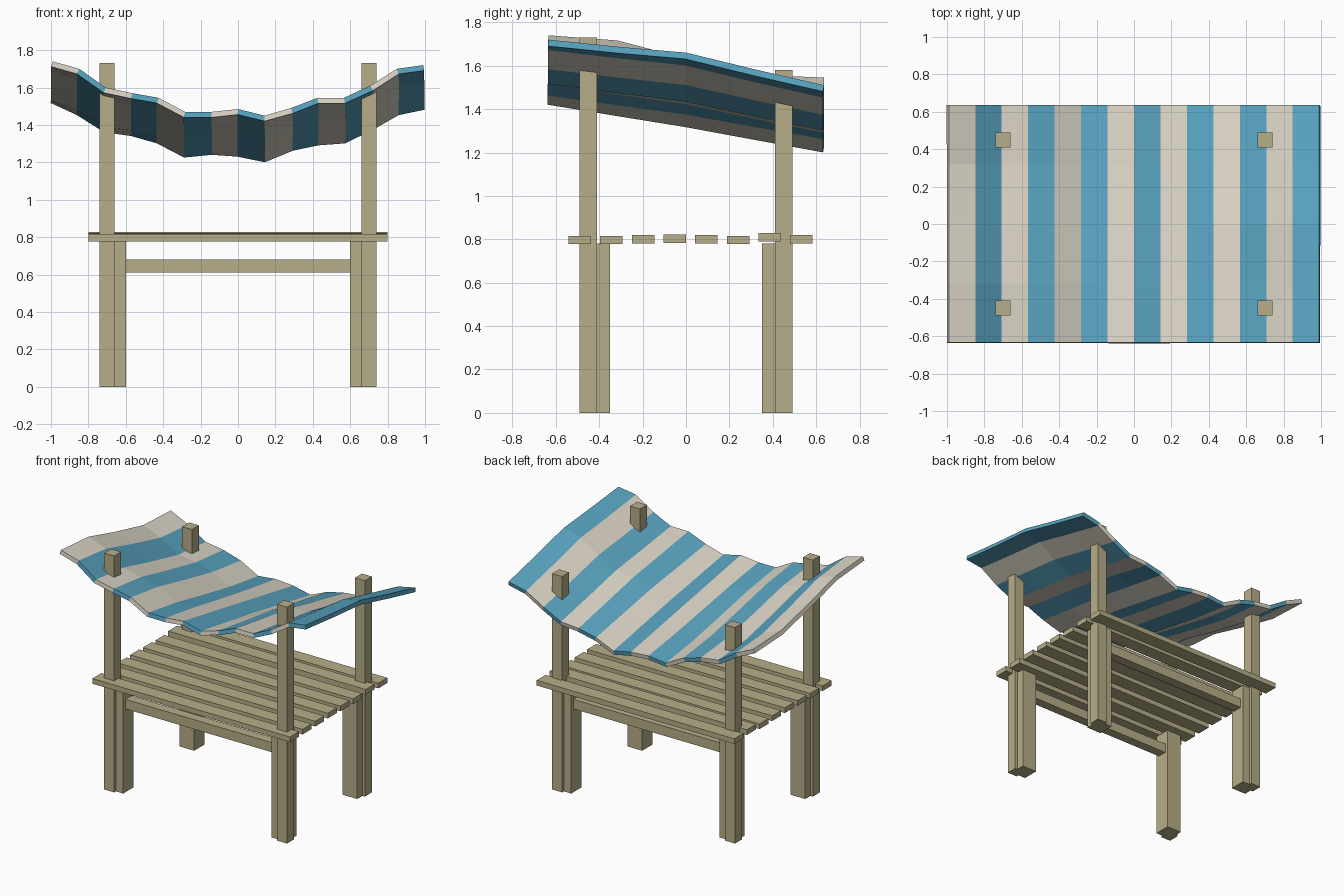
import bpy

if "Cube" in bpy.data.objects:
    bpy.data.objects.remove(bpy.data.objects["Cube"])


def material(name, rgb):
    m = bpy.data.materials.new(name)
    m.diffuse_color = (*rgb, 1)
    m.use_nodes = True
    m.node_tree.nodes["Principled BSDF"].inputs["Base Color"].default_value = m.diffuse_color
    return m


wood = material("wood", (0.47, 0.42, 0.25))
cream = material("cream_cloth", (0.72, 0.67, 0.57))
blue = material("blue_cloth", (0.10, 0.37, 0.53))


def box(name, center, size):
    bpy.ops.mesh.primitive_cube_add(size=1, location=center)
    ob = bpy.context.object
    ob.name = name
    ob.scale = size
    bpy.ops.object.transform_apply(location=False, rotation=False, scale=True)
    ob.data.materials.append(wood)
    return ob


# Tall canopy posts and thick table legs at each corner
for yname, sy, top in (("front", -1, 1.73), ("back", 1, 1.58)):
    for xname, sx in (("left", -1), ("right", 1)):
        box(f"{yname}_{xname}_post", (0.70 * sx, 0.45 * sy, top / 2), (0.08, 0.08, top))
        box(f"{yname}_{xname}_leg", (0.66 * sx, 0.41 * sy, 0.39), (0.12, 0.12, 0.78))
    # Rail between the legs
    box(f"{yname}_rail", (0, 0.41 * sy, 0.645), (1.20, 0.07, 0.07))

# Table top slats with slightly uneven heights
for i, z in enumerate((0.797, 0.797, 0.80, 0.803, 0.80, 0.797, 0.81, 0.80)):
    box(f"slat_{i + 1}", (0, -0.49 + 0.146 * i, z), (1.60, 0.104, 0.038))

# Sagging striped canopy: front and back edge heights across the width
front = (1.74, 1.70, 1.60, 1.57, 1.545, 1.47, 1.47, 1.485,
         1.45, 1.49, 1.545, 1.545, 1.61, 1.70, 1.72)
back = (1.545, 1.48, 1.39, 1.37, 1.33, 1.255, 1.27, 1.26,
        1.23, 1.29, 1.32, 1.33, 1.40, 1.48, 1.51)
left_bump = (0, 0.025, -0.01, -0.035, 0)
right_bump = (0, 0.02, 0.045, 0.02, 0)
verts, faces = [], []
for j in range(5):
    t = j / 4
    for i in range(15):
        u = i / 7 - 1
        bump = (left_bump if u < 0 else right_bump)[j] * abs(u)
        verts.append((0.99 * u, -0.633 + 1.27 * t,
                      front[i] * (1 - t) + back[i] * t + bump))
for j in range(4):
    for i in range(14):
        a = j * 15 + i
        faces.append((a, a + 1, a + 16, a + 15))
mesh = bpy.data.meshes.new("canopy")
mesh.from_pydata(verts, [], faces)
mesh.materials.append(cream)
mesh.materials.append(blue)
for k, p in enumerate(mesh.polygons):
    p.material_index = (k % 14) % 2
canopy = bpy.data.objects.new("canopy", mesh)
bpy.context.collection.objects.link(canopy)
solid = canopy.modifiers.new("thickness", "SOLIDIFY")
solid.thickness = 0.03
solid.offset = -1
